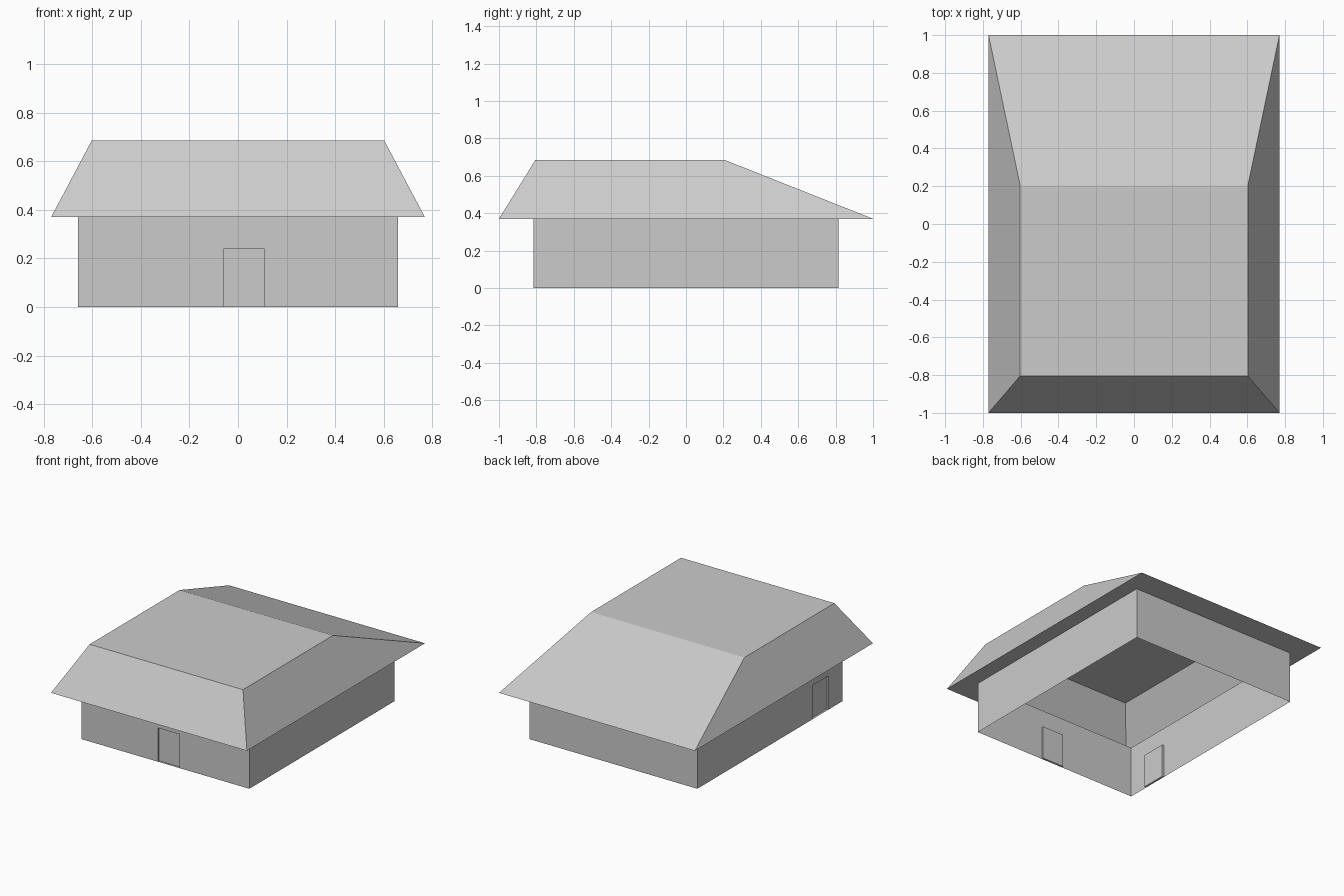
import bpy
import bmesh
from mathutils import Vector

cube = bpy.data.objects.get("Cube")
if cube:
    bpy.data.objects.remove(cube, do_unlink=True)

WALL_X, WALL_Y, EAVE_Z, RIDGE_Z = 0.66, 0.815, 0.37, 0.685
DOOR_TOP, DOOR_DEPTH = 0.24, 0.015

grey = bpy.data.materials.new("plain_grey")
grey.use_nodes = True
grey.diffuse_color = (0.6, 0.6, 0.6, 1)
grey.node_tree.nodes["Principled BSDF"].inputs["Base Color"].default_value = grey.diffuse_color


def ring(bm, x, y_front, y_back, z):
    """Four corners of a level rectangle, anticlockwise."""
    return [bm.verts.new(p) for p in
            ((-x, y_front, z), (x, y_front, z), (x, y_back, z), (-x, y_back, z))]


def skin(bm, lower, upper):
    """Join two rings with a band of four faces."""
    for i in range(4):
        j = (i + 1) % 4
        bm.faces.new((lower[i], lower[j], upper[j], upper[i]))


def finish(bm, name):
    mesh = bpy.data.meshes.new(name)
    bm.to_mesh(mesh)
    bm.free()
    mesh.materials.append(grey)
    bpy.context.collection.objects.link(bpy.data.objects.new(name, mesh))


def recess_door(bm, normal, axis, start, end):
    """Cut a doorway into the wall facing normal and push it inwards."""
    normal = Vector(normal)

    def wall_faces():
        return [f for f in bm.faces if f.normal.dot(normal) > 0.99]

    across, up = Vector(axis), Vector((0, 0, 1))
    for point, direction in ((across * start, across), (across * end, across),
                             (up * DOOR_TOP, up)):
        faces = wall_faces()
        geom = faces + list({e for f in faces for e in f.edges} | {v for f in faces for v in f.verts})
        bmesh.ops.bisect_plane(bm, geom=geom, plane_co=point, plane_no=direction)
        bm.normal_update()
    door = [f for f in wall_faces()
            if start < f.calc_center_median().dot(across) < end
            and f.calc_center_median().z < DOOR_TOP]
    moved = bmesh.ops.extrude_discrete_faces(bm, faces=door)["faces"]
    bmesh.ops.translate(bm, vec=-normal * DOOR_DEPTH, verts=list({v for f in moved for v in f.verts}))
    bm.normal_update()


# Walls: open top and bottom, doorways in the front and one side
bm = bmesh.new()
skin(bm, ring(bm, WALL_X, -WALL_Y, WALL_Y, 0), ring(bm, WALL_X, -WALL_Y, WALL_Y, EAVE_Z))
bm.normal_update()
recess_door(bm, (0, -1, 0), (1, 0, 0), -0.06, 0.11)
recess_door(bm, (-1, 0, 0), (0, 1, 0), -0.66, -0.48)
bmesh.ops.dissolve_limit(bm, angle_limit=0.01, verts=bm.verts[:], edges=bm.edges[:])
finish(bm, "walls")

# Roof: flat soffit out to the eaves, four slopes and a flat top
bm = bmesh.new()
soffit = ring(bm, WALL_X, -WALL_Y, WALL_Y, EAVE_Z)
eaves = ring(bm, 0.77, -1, 1, EAVE_Z)
top = ring(bm, 0.603, -0.805, 0.205, RIDGE_Z)
skin(bm, soffit, eaves)
skin(bm, eaves, top)
bm.faces.new(top)
finish(bm, "roof")
